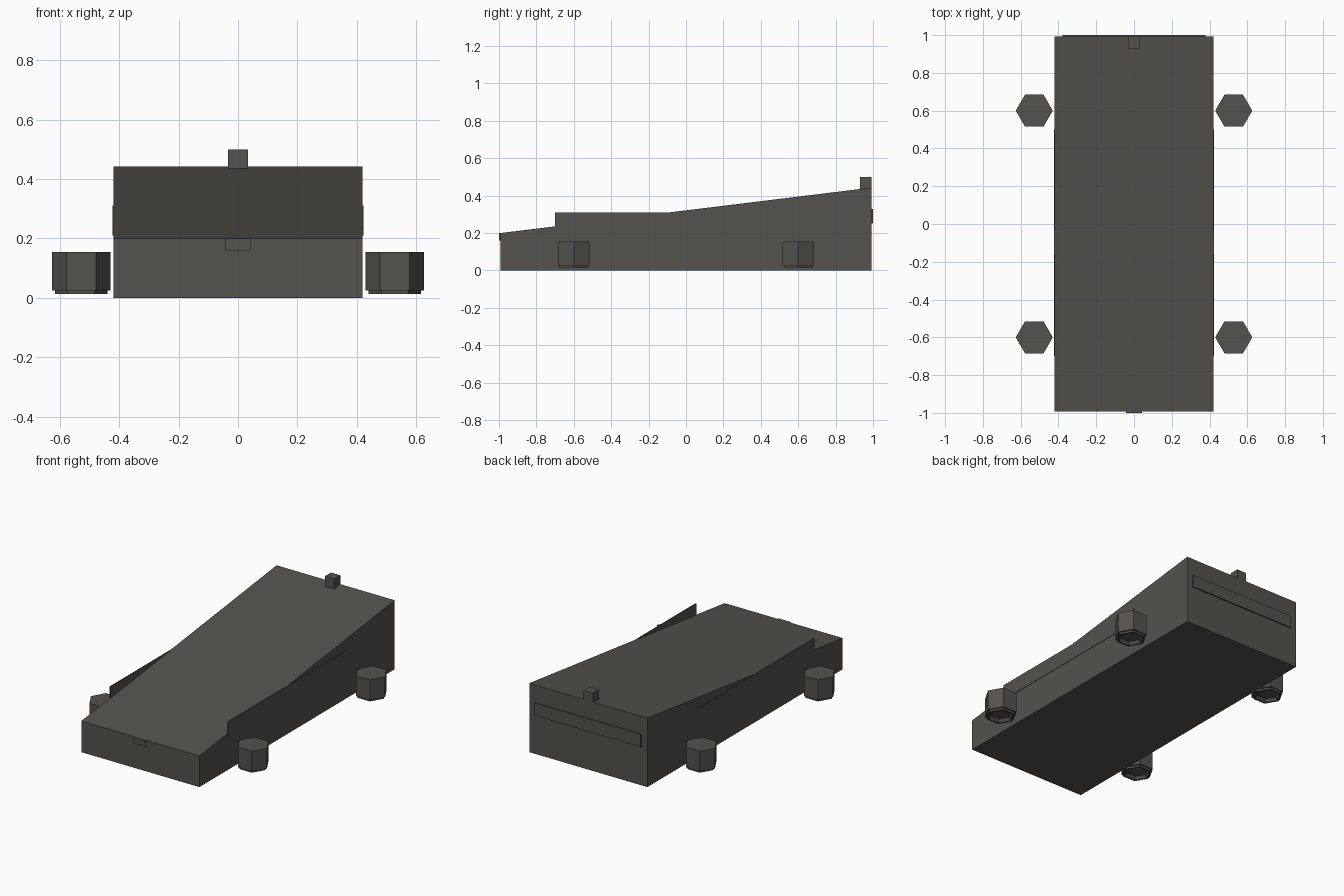
import bpy, bmesh
from math import cos, sin, tau

if "Cube" in bpy.data.objects:
    bpy.data.objects.remove(bpy.data.objects["Cube"])

mat = bpy.data.materials.new("dark_grey")
mat.diffuse_color = (0.09, 0.085, 0.075, 1)
mat.use_nodes = True
mat.node_tree.nodes["Principled BSDF"].inputs["Base Color"].default_value = mat.diffuse_color


def finish(name, bm):
    bmesh.ops.recalc_face_normals(bm, faces=bm.faces)
    me = bpy.data.meshes.new(name)
    bm.to_mesh(me)
    bm.free()
    me.materials.append(mat)
    ob = bpy.data.objects.new(name, me)
    bpy.context.collection.objects.link(ob)
    return ob


def extrude_side(name, profile, half_width):
    """Extrude a (y, z) outline symmetrically along x."""
    bm = bmesh.new()
    face = bm.faces.new([bm.verts.new((-half_width, y, z)) for y, z in profile])
    res = bmesh.ops.extrude_face_region(bm, geom=[face])
    moved = [v for v in res["geom"] if isinstance(v, bmesh.types.BMVert)]
    bmesh.ops.translate(bm, verts=moved, vec=(2 * half_width, 0, 0))
    return finish(name, bm)


def box(name, x, y, z):
    """Box from (min, max) ranges."""
    bm = bmesh.new()
    bmesh.ops.create_cube(bm, size=1)
    for v in bm.verts:
        v.co = [r[0] if c < 0 else r[1] for c, r in zip(v.co, (x, y, z))]
    return finish(name, bm)


def hex_lathe(name, profile, cx, cy):
    """Six-sided solid from (radius, z) rings, capped at both ends."""
    bm = bmesh.new()
    rings = [[bm.verts.new((cx + r * cos(tau * i / 6), cy + r * sin(tau * i / 6), z))
              for i in range(6)] for r, z in profile]
    for a, b in zip(rings, rings[1:]):
        for i in range(6):
            j = (i + 1) % 6
            bm.faces.new((a[i], a[j], b[j], b[i]))
    bm.faces.new(rings[0])
    bm.faces.new(rings[-1])
    return finish(name, bm)


# Wedge-shaped body
extrude_side("body", [(-0.992, 0), (0.992, 0), (0.992, 0.443), (-0.992, 0.2)], 0.42)

# Thin side panels
for side, s in (("left", -1), ("right", 1)):
    box(f"side_panel_{side}", sorted((s * 0.417, s * 0.423)), (-0.7, 0.5), (0.21, 0.31))

# Rear light strip, front badge plate and roof nub
box("rear_strip", (-0.378, 0.378), (0.985, 1.0), (0.25, 0.33))
box("front_plate", (-0.042, 0.042), (-1.0, -0.985), (0.16, 0.2))
box("rear_nub", (-0.033, 0.033), (0.93, 0.992), (0.43, 0.5))

# Upright hexagonal wheels with a recessed rim underneath
wheel = [(0.098, 0.155), (0.098, 0.025), (0.088, 0.025), (0.088, 0.012),
         (0.078, 0.012), (0.06, 0.03)]
for end, cy in (("front", -0.6), ("rear", 0.6)):
    for side, s in (("left", -1), ("right", 1)):
        hex_lathe(f"wheel_{end}_{side}", wheel, s * 0.528, cy)
